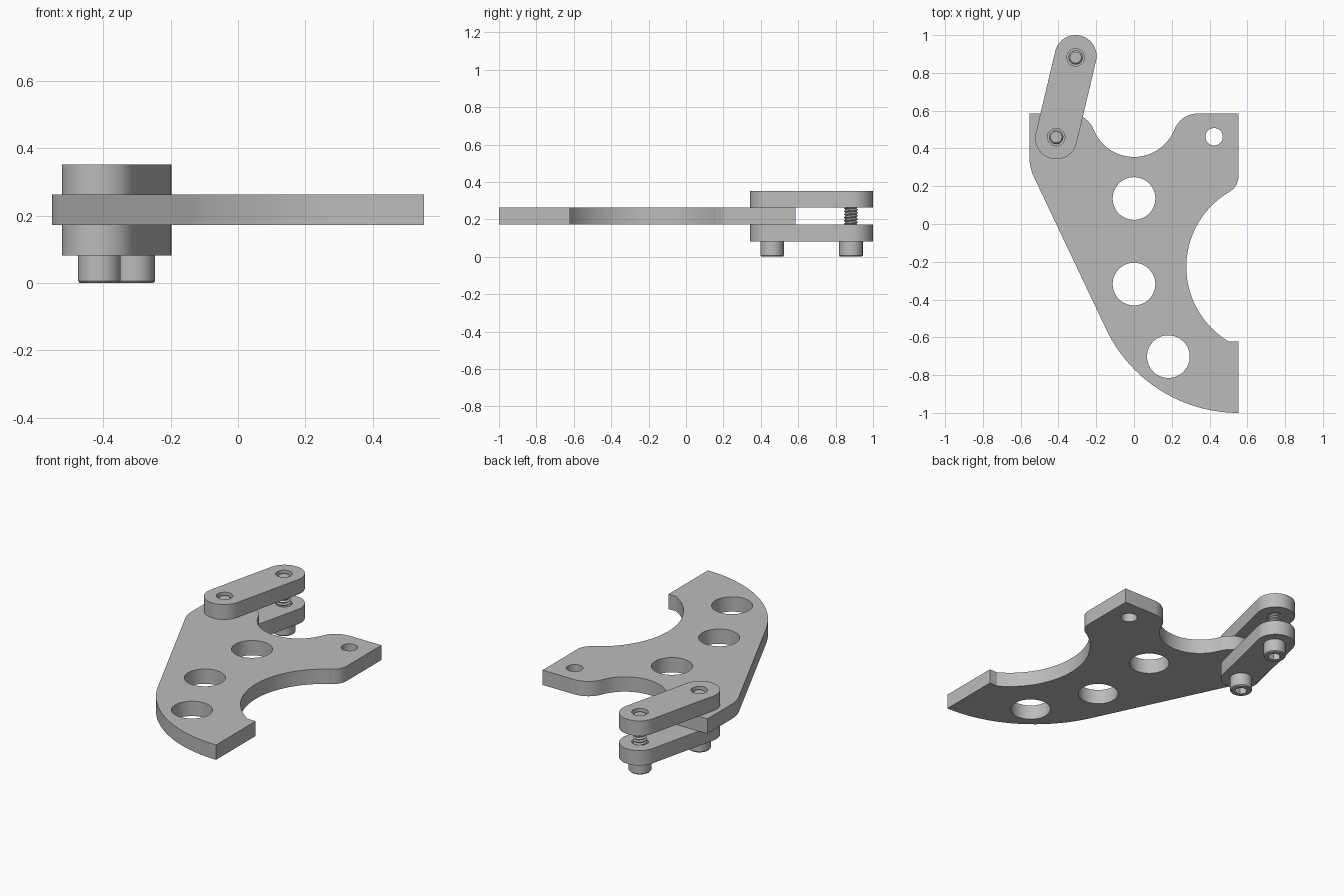
import bpy, bmesh
from math import sin, cos, pi, radians, atan2, degrees

cube = bpy.data.objects.get("Cube")
if cube:
    bpy.data.objects.remove(cube)

metal = bpy.data.materials.new("grey_metal")
GREY = (0.5, 0.5, 0.5, 1)
metal.use_nodes = True
metal.diffuse_color = GREY
metal.node_tree.nodes["Principled BSDF"].inputs["Base Color"].default_value = GREY


def arc(cx, cy, r, a0, a1, n=24):
    """Points along an arc, angles in degrees."""
    angles = [radians(a0 + (a1 - a0) * i / n) for i in range(n + 1)]
    return [(cx + r * cos(a), cy + r * sin(a)) for a in angles]


def circle(cx, cy, r, n=48):
    return arc(cx, cy, r, 0, 360, n)[:-1]


def finish(name, bm, location=(0, 0, 0)):
    """Turn a bmesh into a shaded object."""
    bmesh.ops.remove_doubles(bm, verts=bm.verts, dist=0.0001)
    bmesh.ops.recalc_face_normals(bm, faces=bm.faces)
    mesh = bpy.data.meshes.new(name)
    bm.to_mesh(mesh)
    bm.free()
    mesh.materials.clear()
    mesh.materials.append(metal)
    obj = bpy.data.objects.new(name, mesh)
    obj.location = location
    bpy.context.collection.objects.link(obj)
    bpy.ops.object.select_all(action='DESELECT')
    obj.select_set(True)
    bpy.context.view_layer.objects.active = obj
    bpy.ops.object.shade_smooth_by_angle(angle=radians(30))
    return obj


def slab(name, loops, z0, z1):
    """Flat part: first loop is the outline, the others are holes."""
    curve = bpy.data.curves.new(name + "_profile", 'CURVE')
    curve.dimensions = '2D'
    curve.fill_mode = 'BOTH'
    curve.extrude = (z1 - z0) / 2
    for loop in loops:
        spline = curve.splines.new('POLY')
        spline.points.add(len(loop) - 1)
        for point, (x, y) in zip(spline.points, loop):
            point.co = (x, y, 0, 1)
        spline.use_cyclic_u = True
    helper = bpy.data.objects.new(name + "_profile", curve)
    bpy.context.collection.objects.link(helper)
    bpy.context.view_layer.update()
    mesh = bpy.data.meshes.new_from_object(helper)
    bpy.data.objects.remove(helper)
    bm = bmesh.new()
    bm.from_mesh(mesh)
    bpy.data.meshes.remove(mesh)
    bmesh.ops.translate(bm, verts=bm.verts, vec=(0, 0, (z0 + z1) / 2))
    return finish(name, bm)


def turned(name, rings, location, n=48):
    """Stack of rings (radius, z, is_hex) capped at both ends."""
    bm = bmesh.new()
    rows = []
    for r, z, is_hex in rings:
        row = []
        for i in range(n):
            a = 2 * pi * i / n
            rr = r / cos(a % (pi / 3) - pi / 6) if is_hex else r
            row.append(bm.verts.new((rr * cos(a), rr * sin(a), z)))
        rows.append(row)
    for lower, upper in zip(rows, rows[1:]):
        for i in range(n):
            j = (i + 1) % n
            bm.faces.new((lower[i], lower[j], upper[j], upper[i]))
    bm.faces.new(rows[0])
    bm.faces.new(rows[-1])
    return finish(name, bm, location)


def thread(name, location, z0, z1, crest, root, pitch, n=32):
    """V-shaped helical ridge."""
    bm = bmesh.new()
    outer, inner = [], []
    for i in range(int((z1 - z0) / pitch * n)):
        a, z = 2 * pi * i / n, z0 + pitch * i / n
        outer.append(bm.verts.new((crest * cos(a), crest * sin(a), z)))
        inner.append(bm.verts.new((root * cos(a), root * sin(a), z + pitch / 2)))
    for i in range(len(outer) - 1):
        bm.faces.new((outer[i], outer[i + 1], inner[i + 1], inner[i]))
        if i + n + 1 < len(outer):
            bm.faces.new((inner[i], inner[i + 1], outer[i + n + 1], outer[i + n]))
    return finish(name, bm, location)


bolts = {"inner": (-0.412, 0.46), "outer": (-0.309, 0.882)}
HOLE = 0.046

# Bracket plate
outline = (
    [(-0.553, 0.585)]
    + arc(-0.329, 0.348, 0.224, 180, 205.2, 8)
    + arc(0.553, -0.225, 0.775, 205.2, 270)
    + [(0.553, -0.621)]
    + arc(0.737, -0.227, 0.46, 239, 120.2, 32)
    + arc(0.458, 0.253, 0.095, -59.8, 0, 12)
    + [(0.553, 0.585)]
    + arc(0.338, 0.452, 0.133, 90, 158.5, 12)
    + arc(0, 0.585, 0.23, -21.5, -158.5, 32)
    + arc(-0.338, 0.452, 0.133, 21.5, 90, 12)
)
big_holes = [circle(x, y, 0.113) for x, y in ((0, 0.135), (0, -0.318), (0.182, -0.702))]
small_holes = [circle(*bolts["inner"], HOLE), circle(0.424, 0.462, HOLE)]
slab("bracket_plate", [outline] + big_holes + small_holes, 0.172, 0.262)

# Links above and below the plate
(ax, ay), (bx, by) = (-0.412, 0.454), (-0.309, 0.889)
tilt = degrees(atan2(by - ay, bx - ax))
link = (arc(bx, by, 0.111, tilt - 90, tilt + 90)
        + arc(ax, ay, 0.111, tilt + 90, tilt + 270))
link_loops = [link] + [circle(x, y, HOLE) for x, y in bolts.values()]
slab("lower_link", link_loops, 0.082, 0.172)
slab("upper_link", link_loops, 0.262, 0.352)

# Socket head bolts
for side, (x, y) in bolts.items():
    place = (x, y, 0)
    turned(side + "_bolt_head", [
        (0.032, 0.042, True), (0.032, 0, True), (0.058, 0, False),
        (0.063, 0.006, False), (0.063, 0.082, False)], place)
    turned(side + "_bolt_core", [
        (0.03, 0.08, False), (0.03, 0.326, False),
        (0.037, 0.326, False), (0.037, 0.332, False), (0.03, 0.34, False)], place)
    thread(side + "_bolt_thread", place, 0.082, 0.335, 0.038, 0.029, 0.0165)
